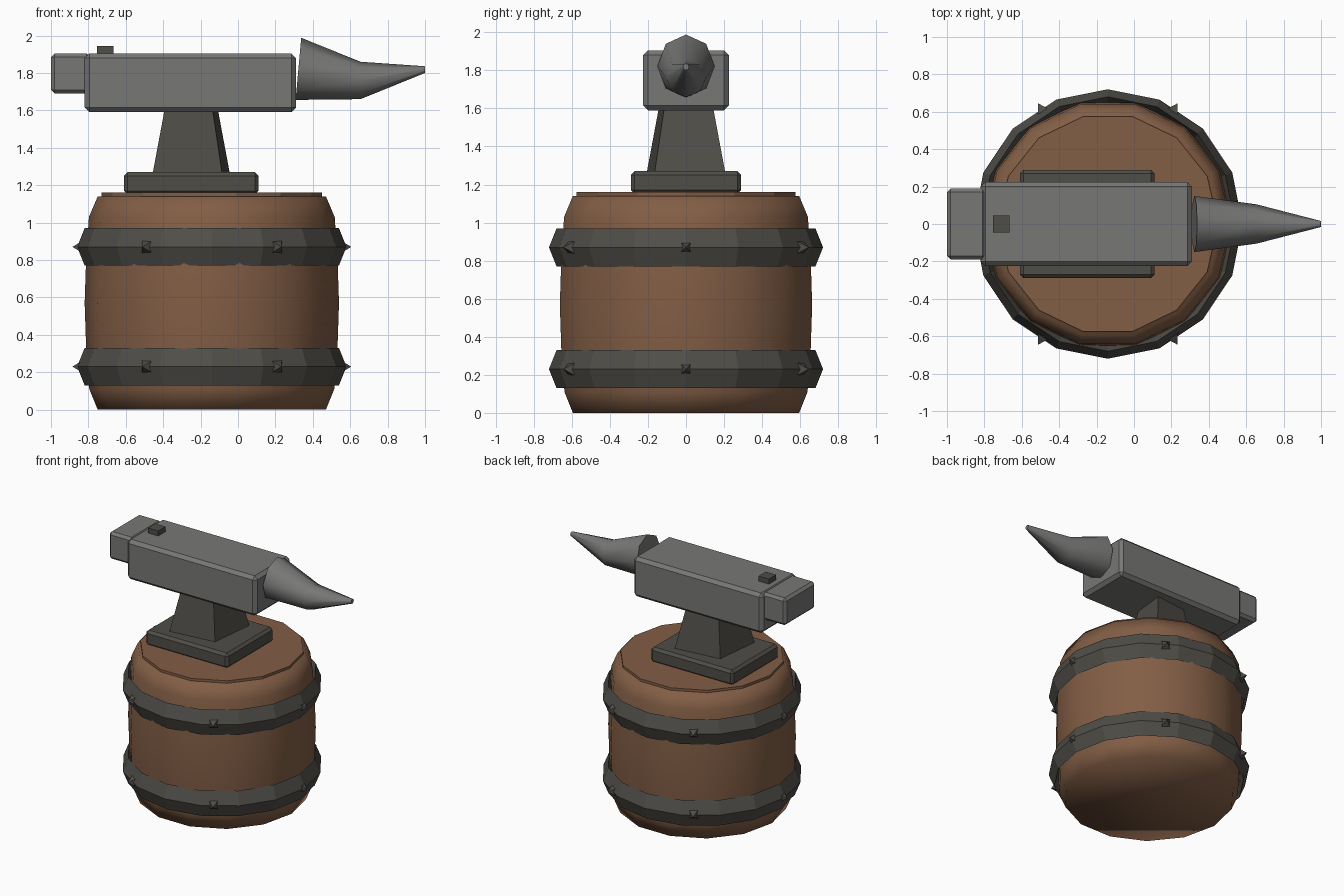
import bpy, bmesh, math
from mathutils import Matrix, Vector

if "Cube" in bpy.data.objects:
    bpy.data.objects.remove(bpy.data.objects["Cube"])


def material(name, rgb):
    m = bpy.data.materials.new(name)
    m.diffuse_color = (*rgb, 1)
    m.use_nodes = True
    m.node_tree.nodes["Principled BSDF"].inputs["Base Color"].default_value = m.diffuse_color
    return m


WOOD = material("brown wood", (0.225, 0.112, 0.060))
DARK = material("dark iron", (0.080, 0.075, 0.064))
STEEL = material("grey steel", (0.185, 0.185, 0.182))
CX = -0.14          # barrel axis
AX = -0.25          # anvil foot axis


def finish(name, bm, mat, smooth=False):
    bmesh.ops.recalc_face_normals(bm, faces=bm.faces)
    me = bpy.data.meshes.new(name)
    bm.to_mesh(me)
    bm.free()
    me.materials.append(mat)
    for p in me.polygons:
        p.use_smooth = smooth
    ob = bpy.data.objects.new(name, me)
    bpy.context.collection.objects.link(ob)
    return ob


def box(name, lo, hi, mat, bevel=0.0):
    bm = bmesh.new()
    lo, hi = Vector(lo), Vector(hi)
    bmesh.ops.create_cube(bm, size=1, matrix=Matrix.Translation((lo + hi) / 2)
                          @ Matrix.Diagonal((*(hi - lo), 1)))
    ob = finish(name, bm, mat)
    if bevel:
        mod = ob.modifiers.new("bevel", 'BEVEL')
        mod.width, mod.segments = bevel, 1
    return ob


def loft(name, rings, mat, smooth=False, closed=False):
    """Skin a list of rings of points; cap the ends or close the loop."""
    bm = bmesh.new()
    vs = [[bm.verts.new(p) for p in r] for r in rings]
    n = len(vs[0])
    pairs = list(zip(vs, vs[1:])) + ([(vs[-1], vs[0])] if closed else [])
    for a, b in pairs:
        for i in range(n):
            j = (i + 1) % n
            bm.faces.new((a[i], a[j], b[j], b[i]))
    if not closed:
        bm.faces.new(vs[0])
        bm.faces.new(vs[-1])
    return finish(name, bm, mat, smooth)


def ring(r, z, n, cx=CX):
    return [(cx + r * math.cos(math.tau * i / n), r * math.sin(math.tau * i / n), z)
            for i in range(n)]


# Barrel and its raised lid, 14 sides
profile = [(0.61, 0.0), (0.655, 0.11), (0.672, 0.33), (0.68, 0.57),
           (0.672, 0.81), (0.657, 1.03), (0.61, 1.14)]
loft("barrel", [ring(r, z, 14) for r, z in profile], WOOD, smooth=True)
loft("barrel_lid", [ring(0.59, 1.12, 14), ring(0.59, 1.16, 14)], WOOD)

# Hoops with a ridged section, and six pyramid rivets on each
for label, hz in (("lower", 0.23), ("upper", 0.87)):
    section = [(0.68, -0.1), (0.72, 0), (0.68, 0.1), (0.64, 0)]
    loft(label + "_hoop", [ring(r, hz + z, 16) for r, z in section], DARK, closed=True)
    bm = bmesh.new()
    for k in range(6):
        turn = (Matrix.Translation((CX, 0, hz)) @ Matrix.Rotation(k * math.tau / 6, 4, 'Z')
                @ Matrix.Translation((0.715, 0, 0)) @ Matrix.Rotation(math.pi / 2, 4, 'Y')
                @ Matrix.Rotation(math.pi / 4, 4, 'Z'))
        bmesh.ops.create_cone(bm, cap_ends=True, segments=4, radius1=0.052, radius2=0,
                              depth=0.06, matrix=turn)
    finish(label + "_rivets", bm, DARK)

# Anvil foot and rhombic tapered waist
box("anvil_foot", (-0.61, -0.29, 1.15), (0.11, 0.29, 1.27), DARK, 0.02)
waist = []
for r, z in ((0.295, 1.25), (0.2, 1.61)):
    a, b = r * 0.7071, r * 0.8 * 0.7071
    waist.append([(AX - a, -a, z), (AX + b, -b, z), (AX + a, a, z), (AX - b, b, z)])
loft("anvil_waist", waist, DARK)

# Anvil body, heel and the square peg on top
box("anvil_body", (-0.82, -0.225, 1.59), (0.31, 0.225, 1.905), STEEL, 0.025)
box("anvil_heel", (-1.0, -0.19, 1.69), (-0.79, 0.19, 1.905), STEEL, 0.02)
box("square_peg", (-0.755, -0.045, 1.88), (-0.665, 0.045, 1.945), DARK)

# Horn: drooping cone that turns up towards its tip
horn = []
for x, z, ry, rz, lean in ((0.323, 1.822, 0.15, 0.166, 0.09),
                           (0.655, 1.76, 0.105, 0.1, 0.0),
                           (1.0, 1.818, 0.016, 0.018, -0.1)):
    pts = []
    for i in range(8):
        t = math.tau * i / 8
        dz = rz * math.cos(t)
        pts.append((min(x + lean * dz, 1.0), ry * math.sin(t), z + dz))
    horn.append(pts)
horn_ob = loft("anvil_horn", horn, STEEL)
bpy.context.view_layer.objects.active = horn_ob
horn_ob.select_set(True)
bpy.ops.object.shade_smooth_by_angle(angle=math.radians(55))
